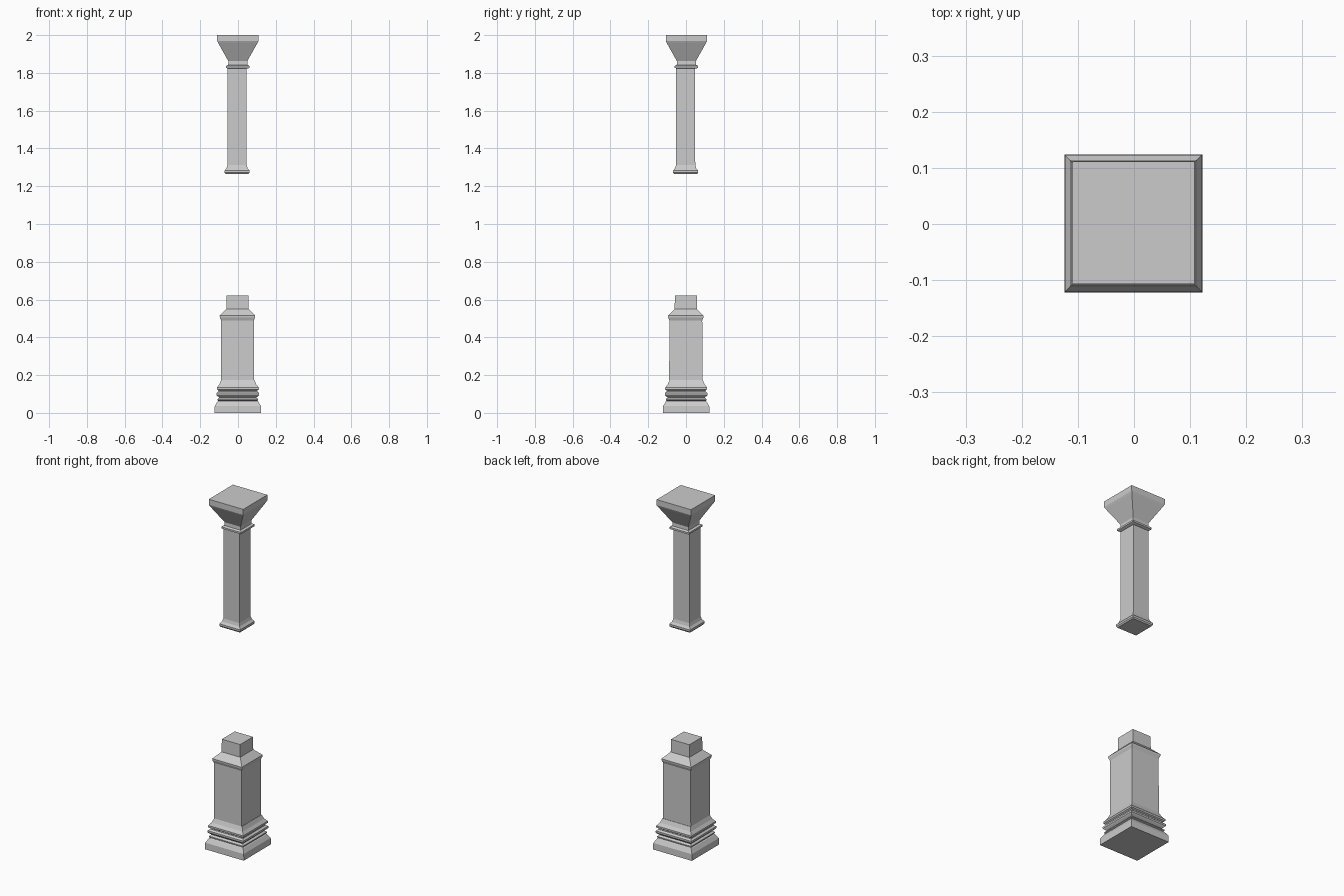
import bpy, bmesh


def square_turning(name, profile, centre):
    """Loft square rings (half width, height) into one closed moulded post."""
    bm = bmesh.new()
    rings = []
    for half, z in profile:
        rings.append([bm.verts.new((centre[0] + sx * half, centre[1] + sy * half, z))
                      for sx, sy in ((-1, -1), (1, -1), (1, 1), (-1, 1))])
    for low, high in zip(rings, rings[1:]):
        for i in range(4):
            j = (i + 1) % 4
            bm.faces.new((low[i], low[j], high[j], high[i]))
    bm.faces.new(rings[0][::-1])
    bm.faces.new(rings[-1])
    bmesh.ops.recalc_face_normals(bm, faces=bm.faces)
    mesh = bpy.data.meshes.new(name)
    bm.to_mesh(mesh)
    bm.free()
    obj = bpy.data.objects.new(name, mesh)
    bpy.context.collection.objects.link(obj)
    return obj


# Plinth with stacked mouldings
square_turning("pedestal_base", [
    (0.123, 0.0), (0.122, 0.037), (0.108, 0.06), (0.102, 0.063),
    (0.108, 0.067), (0.108, 0.073), (0.098, 0.081), (0.108, 0.089),
    (0.113, 0.095), (0.113, 0.105), (0.103, 0.113), (0.103, 0.119),
    (0.111, 0.124), (0.111, 0.134), (0.098, 0.15), (0.088, 0.173),
], (-0.001, 0.001))

# Pedestal shaft, sloped shoulder and square neck
square_turning("pedestal_shaft", [
    (0.088, 0.173), (0.087, 0.49), (0.093, 0.505), (0.094, 0.515),
    (0.059, 0.55), (0.058, 0.622),
], (-0.003, -0.001))

# Upper column: flared foot and plain square shaft
square_turning("column_shaft", [
    (0.061, 1.265), (0.066, 1.272), (0.066, 1.283), (0.056, 1.295),
    (0.051, 1.312), (0.050, 1.827),
], (-0.005, -0.002))

# Collar and flared capital
square_turning("column_capital", [
    (0.050, 1.822), (0.062, 1.827), (0.062, 1.837), (0.051, 1.843),
    (0.050, 1.862), (0.104, 1.958), (0.109, 1.968), (0.109, 2.0),
], (-0.001, 0.002))
